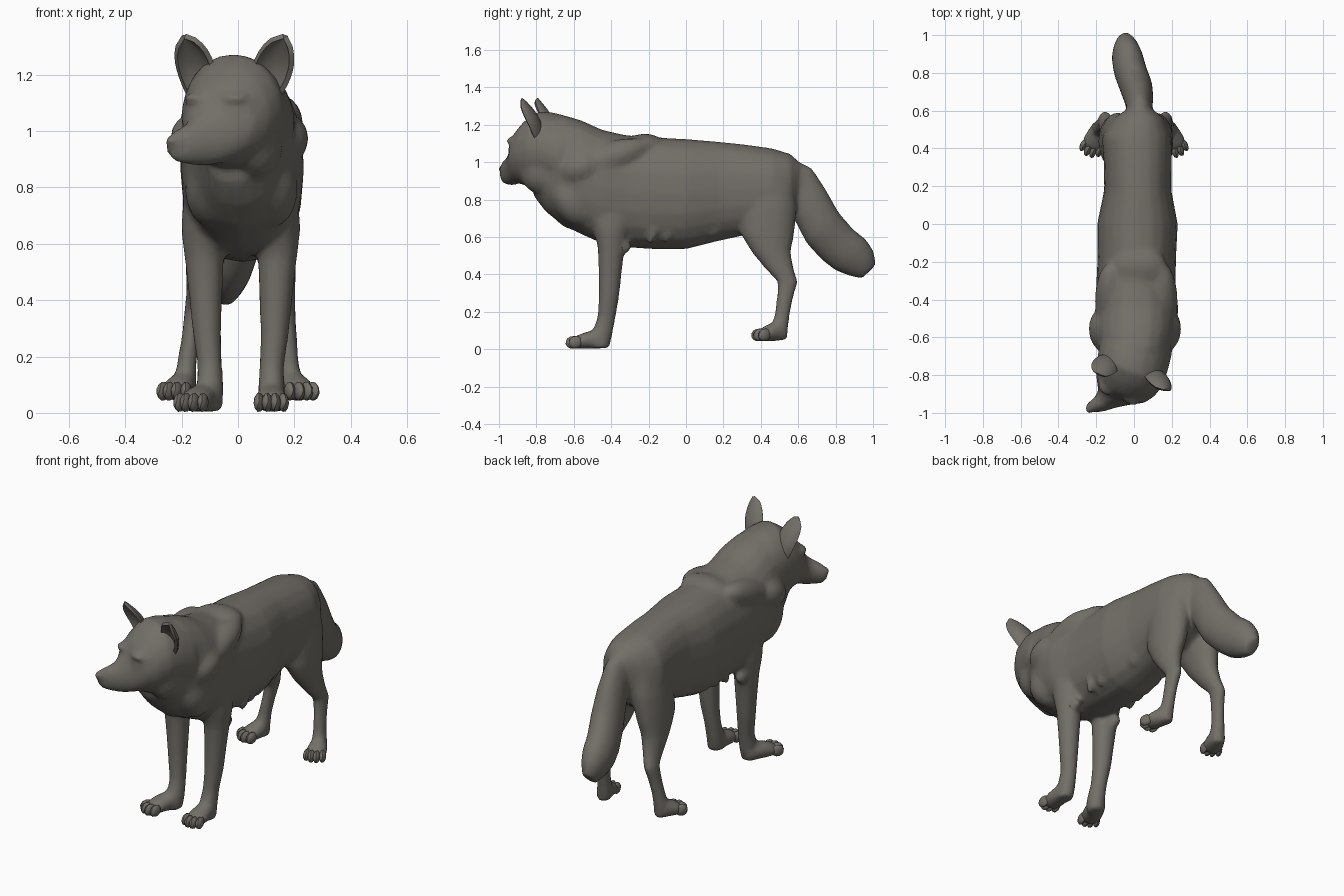
import bpy, bmesh, math
from mathutils import Vector, Matrix

cube = bpy.data.objects.get("Cube")
if cube:
    bpy.data.objects.remove(cube)

fur = bpy.data.materials.new("grey_brown_fur")
fur.use_nodes = True
colour = (0.17, 0.158, 0.138, 1)
fur.diffuse_color = colour
bsdf = fur.node_tree.nodes["Principled BSDF"]
bsdf.inputs["Base Color"].default_value = colour
bsdf.inputs["Roughness"].default_value = 0.9

X, Y, Z = Vector((1, 0, 0)), Vector((0, 1, 0)), Vector((0, 0, 1))


def tube(bm, rings, axis, side=X, sides=20, power=1.0):
    """Loft of ellipses (x, y, z, half width, half height), capped at both ends."""
    side, up = side.normalized(), axis.cross(side).normalized()
    loops = []
    for x, y, z, w, h in rings:
        loop = []
        for i in range(sides):
            c, s = math.cos(math.tau * i / sides), math.sin(math.tau * i / sides)
            c = math.copysign(abs(c) ** power, c)
            s = math.copysign(abs(s) ** power, s)
            loop.append(bm.verts.new(Vector((x, y, z)) + side * w * c + up * h * s))
        loops.append(loop)
    faces = [bm.faces.new(loops[0]), bm.faces.new(loops[-1][::-1])]
    for a, b in zip(loops, loops[1:]):
        for i in range(sides):
            j = (i + 1) % sides
            faces.append(bm.faces.new((a[i], b[i], b[j], a[j])))
    bmesh.ops.recalc_face_normals(bm, faces=faces)


def blob(bm, centre, radii, yaw=0.0, pitch=0.0, detail=3):
    m = (Matrix.Translation(centre) @ Matrix.Rotation(yaw, 4, 'Z')
         @ Matrix.Rotation(pitch, 4, 'X') @ Matrix.Diagonal((*radii, 1)))
    bmesh.ops.create_icosphere(bm, subdivisions=detail, radius=1, matrix=m)


def finish(name, bm, modifiers=(), angle=35):
    mesh = bpy.data.meshes.new(name)
    bm.to_mesh(mesh)
    bm.free()
    mesh.materials.append(fur)
    ob = bpy.data.objects.new(name, mesh)
    bpy.context.collection.objects.link(ob)
    bpy.ops.object.select_all(action='DESELECT')
    ob.select_set(True)
    bpy.context.view_layer.objects.active = ob
    for kind, settings in modifiers:
        mod = ob.modifiers.new(kind.title(), kind)
        for key, value in settings.items():
            setattr(mod, key, value)
    if modifiers:
        bpy.ops.object.convert(target='MESH')
    bpy.ops.object.shade_smooth_by_angle(angle=math.radians(angle))


body = bmesh.new()

# Torso and neck: centre x, y, bottom z, top z, half width
torso = [(.03, .605, .80, 1.0, .07), (.025, .56, .69, 1.045, .135), (.015, .46, .63, 1.075, .185),
         (.02, .32, .61, 1.095, .18), (.02, .18, .58, 1.11, .178), (.018, 0, .535, 1.125, .214),
         (.015, -.18, .535, 1.135, .208), (.01, -.32, .545, 1.145, .21),
         (.015, -.45, .565, 1.175, .22), (.01, -.56, .615, 1.225, .215),
         (.005, -.66, .665, 1.255, .195), (0, -.75, .735, 1.22, .155), (-.02, -.815, .82, 1.1, .11)]
tube(body, [(x, y, (b + t) / 2, w, (t - b) / 2) for x, y, b, t, w in torso], Y, power=.88)

# Head and muzzle, turned towards the model's right
ahead = Vector((-.38, -.92, 0)).normalized()
across = Vector((.92, -.38, 0)).normalized()
tube(body, [(.03, -.60, 1.02, .19, .21), (.0, -.70, 1.065, .195, .2), (-.02, -.78, 1.07, .19, .205),
            (-.045, -.845, 1.05, .17, .18), (-.07, -.895, 1.03, .137, .142),
            (-.105, -.922, .98, .092, .104), (-.15, -.945, .957, .067, .08),
            (-.195, -.968, .948, .054, .066), (-.228, -.985, .945, .036, .046)],
     ahead, across)
yaw = math.atan2(across.y, across.x)
for s in (-1, 1):
    eye = Vector((-.075, -.89, 1.095)) + across * s * .07
    blob(body, eye + Z * .02, (.055, .045, .022), yaw)
    blob(body, eye - Z * .022, (.034, .04, .013), yaw)
    blob(body, Vector((.0, -.755, .95)) + across * s * .075, (.085, .11, .12), yaw, .3)
blob(body, (-.238, -.985, .965), (.024, .02, .02), yaw)

# Mane: pointed ruff lobes, withers tuft, chest keel
for s in (-1, 1):
    blob(body, (s * .165 + .005, -.565, .97), (.08, .12, .085), s * -.12, .35)
    blob(body, (s * .135 + .012, -.41, 1.02), (.085, .22, .085), pitch=.35)
    blob(body, (s * .1 + .012, -.61, .79), (.1, .1, .15), pitch=.6)
blob(body, (.03, -.22, 1.095), (.14, .1, .058))
blob(body, (0, -.64, .745), (.05, .08, .13), pitch=.75)

# Belly fur locks
for s in (-1, 1):
    for k in range(5):
        blob(body, (s * (.145 - .009 * k) + .017, -.17 + .085 * k, .635 + .009 * k),
             (.035, .024, .085), pitch=-.35, detail=2)

# Front legs
for s in (-1, 1):
    o = .01
    tube(body, [(s * .11 + o, -.40, .82, .09, .14), (s * .13 + o, -.40, .65, .082, .1),
                (s * .13 + o, -.40, .55, .07, .073), (s * .125 + o, -.405, .42, .06, .063),
                (s * .12 + o, -.412, .28, .051, .055), (s * .11 + o, -.425, .17, .044, .049),
                (s * .108 + o, -.45, .08, .048, .057), (s * .112 + o, -.46, .005, .046, .05)], Z)
    blob(body, (s * .145 + o, -.325, .55), (.032, .034, .037))

# Hind legs
for s in (-1, 1):
    tube(body, [(s * .09 + .02, .45, .92, .075, .12), (s * .1 + .015, .44, .76, .092, .152),
                (s * .115 + .01, .435, .62, .083, .145), (s * .13 + .01, .455, .52, .066, .105),
                (s * .145 + .01, .50, .43, .049, .076), (s * .16 + .007, .545, .36, .038, .054),
                (s * .17 + .005, .53, .28, .034, .045), (s * .18, .515, .19, .035, .041),
                (s * .188, .50, .11, .041, .046), (s * .19, .50, .055, .038, .042)], Z)

# Paws: ankle position, yaw away from straight ahead, length, underside height
paws = {"front_left": (.118, -.45, .0, .165, 0.0), "front_right": (-.115, -.45, -.35, .17, 0.0),
        "hind_left": (.19, .50, .35, .125, .04), "hind_right": (-.19, .50, -.35, .125, .04)}
for name, (px, py, turn, length, floor) in paws.items():
    turned = Matrix.Rotation(turn, 3, 'Z')
    heel = Vector((px, py, floor))
    rings = [(.035, .045, .035, .037), (-.03, .055, .052, .052),
             (-length * .55, .047, .06, .045), (-length * .9, .036, .052, .032)]
    tube(body, [(*(heel + turned @ Vector((0, y, z))), w, h) for y, z, w, h in rings],
         turned @ Y, turned @ X)
    toes = bmesh.new()
    for k in (-1.5, -.5, .5, 1.5):
        spot = heel + turned @ Vector((k * .029, -length + .016 * abs(k), .037))
        blob(toes, spot, (.019, .038, .034), turn + k * .08, .3, 2)
    finish(name + "_toes", toes)

# Bushy tail
tail_axis = Vector((0, .7, -.72)).normalized()
tube(body, [(.03, .52, .95, .06, .09), (.03, .60, .895, .065, .105), (.025, .665, .77, .078, .118),
            (.01, .73, .65, .088, .12), (-.02, .81, .56, .088, .118), (-.035, .88, .505, .084, .118),
            (-.042, .935, .46, .066, .095), (-.045, .978, .415, .038, .055)], tail_axis)

finish("wolf_body", body, [
    ('REMESH', dict(mode='VOXEL', voxel_size=.011)),
    ('SMOOTH', dict(factor=.5, iterations=16)),
    ('DECIMATE', dict(ratio=.15))], 40)


# Ears: cupped leaf shapes, open to the front
def ear(name, base, tip, wide):
    bm = bmesh.new()
    base, tip = Vector(base), Vector(tip)
    rows, cols = 8, 8
    grid = []
    for r in range(rows + 1):
        t = r / rows
        half = .076 * (1 - t ** 2.4) ** .75 * (.72 + .55 * t) + .004
        row = []
        for c in range(cols + 1):
            a = (c / cols * 2 - 1) * 1.25
            p = base.lerp(tip, t) - ahead * .025 * math.sin(math.pi * t)
            p += wide * half * math.sin(a) + ahead * half * .8 * (1 - math.cos(a))
            row.append(bm.verts.new(p))
        grid.append(row)
    for a, b in zip(grid, grid[1:]):
        for i in range(cols):
            bm.faces.new((a[i], a[i + 1], b[i + 1], b[i]))
    bmesh.ops.recalc_face_normals(bm, faces=bm.faces)
    finish(name, bm, [('SOLIDIFY', dict(thickness=.018, offset=0))], 50)


ear("left_ear", (.095, -.765, 1.13), (.165, -.88, 1.335), Vector((.92, -.2, -.35)).normalized())
ear("right_ear", (-.115, -.70, 1.14), (-.19, -.795, 1.335), Vector((.85, -.4, .35)).normalized())
